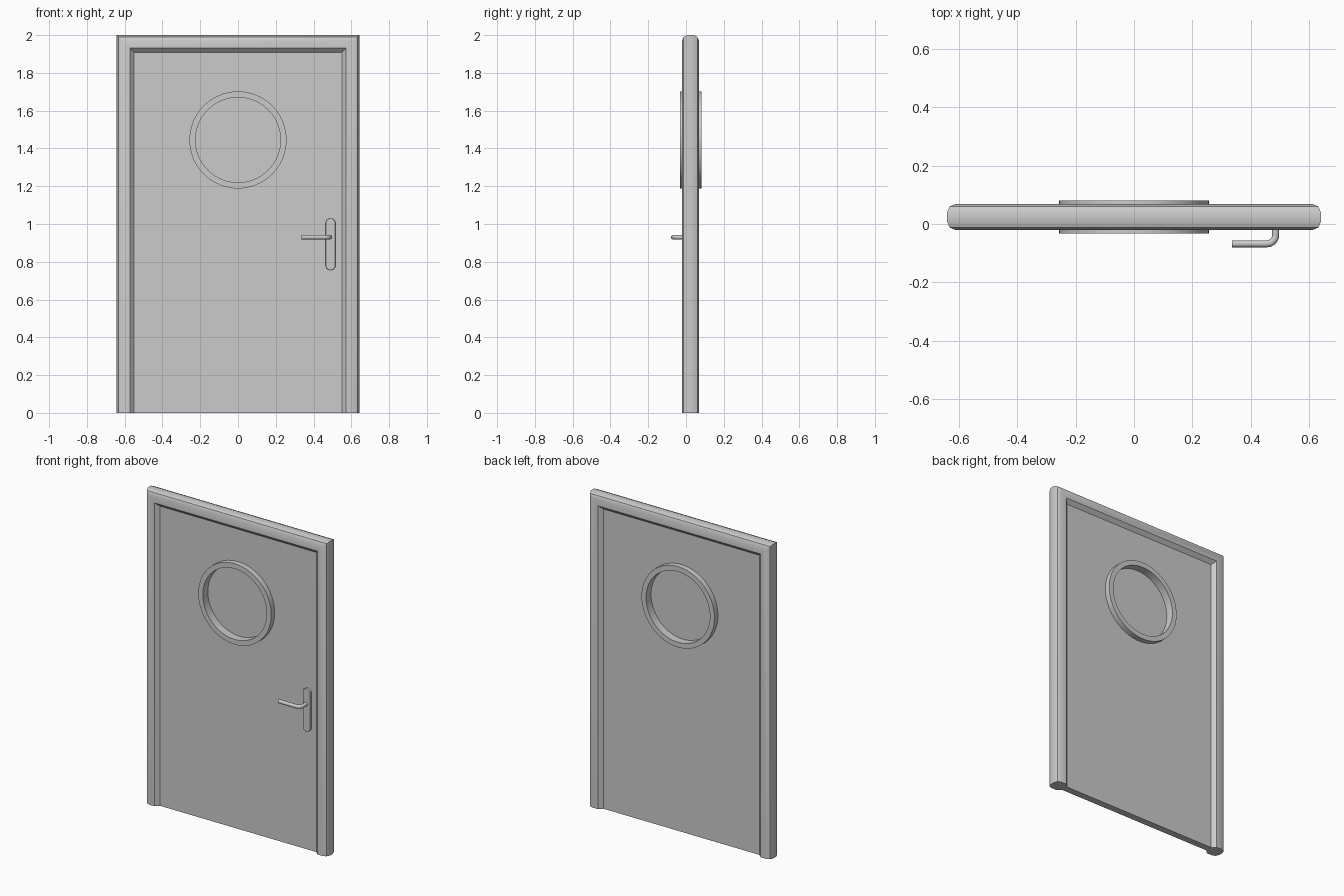
import bpy, bmesh
from math import pi, sin, cos, radians

if "Cube" in bpy.data.objects:
    bpy.data.objects.remove(bpy.data.objects["Cube"])

MID = 0.024          # y of the door's middle plane
WINDOW = (0.0, 1.445)


def finish(ob, angle=30):
    bpy.ops.object.select_all(action='DESELECT')
    ob.select_set(True)
    bpy.context.view_layer.objects.active = ob
    if ob.type == 'CURVE':
        bpy.ops.object.convert(target='MESH')
    bpy.ops.object.shade_smooth_by_angle(angle=radians(angle))
    return bpy.context.object


def circle(r, n=64):
    return [(WINDOW[0] + r * cos(2 * pi * i / n), WINDOW[1] + r * sin(2 * pi * i / n)) for i in range(n)]


def plate(name, outlines, y, half, bevel=0.0):
    """Flat front-facing slab from closed outlines (inner ones become holes)."""
    cu = bpy.data.curves.new(name, 'CURVE')
    cu.dimensions = '2D'
    cu.fill_mode = 'BOTH'
    cu.extrude = half - bevel
    cu.bevel_depth = bevel
    cu.bevel_resolution = 2
    cu.offset = -bevel
    for pts in outlines:
        sp = cu.splines.new('POLY')
        sp.points.add(len(pts) - 1)
        for p, (x, z) in zip(sp.points, pts):
            p.co = (x, z, 0, 1)
        sp.use_cyclic_u = True
    ob = bpy.data.objects.new(name, cu)
    ob.rotation_euler = (pi / 2, 0, 0)
    ob.location.y = y
    bpy.context.collection.objects.link(ob)
    return finish(ob)


# door frame: profile (inset from outer edge, depth) swept with mitred top corners
half = [(0, 0.015), (0.009, 0.036), (0.03, 0.045), (0.069, 0.045), (0.092, 0.022)]
profile = half + [(u, -v) for u, v in reversed(half)]
W, H = 0.642, 2.0
bm = bmesh.new()
rings = []
for side, top in ((-1, 0), (-1, 1), (1, 1), (1, 0)):
    rings.append([bm.verts.new((side * (W - u), MID + v, (H - u) if top else 0)) for u, v in profile])
n = len(profile)
for a, b in zip(rings, rings[1:]):
    for i in range(n):
        j = (i + 1) % n
        bm.faces.new((a[i], a[j], b[j], b[i]))
bm.faces.new(rings[0])
bm.faces.new(rings[-1])
bmesh.ops.recalc_face_normals(bm, faces=bm.faces)
me = bpy.data.meshes.new("door_frame")
bm.to_mesh(me)
frame = bpy.data.objects.new("door_frame", me)
bpy.context.collection.objects.link(frame)
finish(frame)

# door leaf with round opening, window rim and pane
plate("door_leaf", [[(-0.56, 0), (0.56, 0), (0.56, 1.92), (-0.56, 1.92)], circle(0.24)], MID, 0.022)
plate("window_rim", [circle(0.257), circle(0.225)], MID, 0.057)
plate("window_pane", [circle(0.235)], MID, 0.006)

# handle back plate: stadium outline
hx, r, z0, z1 = 0.49, 0.026, 0.781, 1.004
stadium = [(hx + r * cos(pi * i / 12), z1 + r * sin(pi * i / 12)) for i in range(13)]
stadium += [(hx - r * cos(pi * i / 12), z0 - r * sin(pi * i / 12)) for i in range(13)]
plate("handle_plate", [stadium], -0.003, 0.009, 0.003)

# lever handle: round bar with a bend
cx, hz, yb, rb = 0.486, 0.93, -0.068, 0.03
path = [(cx, 0.0)] + [(cx - rb + rb * cos(pi / 2 * i / 8), yb + rb - rb * sin(pi / 2 * i / 8)) for i in range(9)]
path += [(0.337, yb)]
cu = bpy.data.curves.new("lever_handle", 'CURVE')
cu.dimensions = '3D'
cu.bevel_depth = 0.012
cu.bevel_resolution = 4
cu.use_fill_caps = True
sp = cu.splines.new('POLY')
sp.points.add(len(path) - 1)
for p, (x, y) in zip(sp.points, path):
    p.co = (x, y, hz, 1)
lever = bpy.data.objects.new("lever_handle", cu)
bpy.context.collection.objects.link(lever)
finish(lever, 40)
